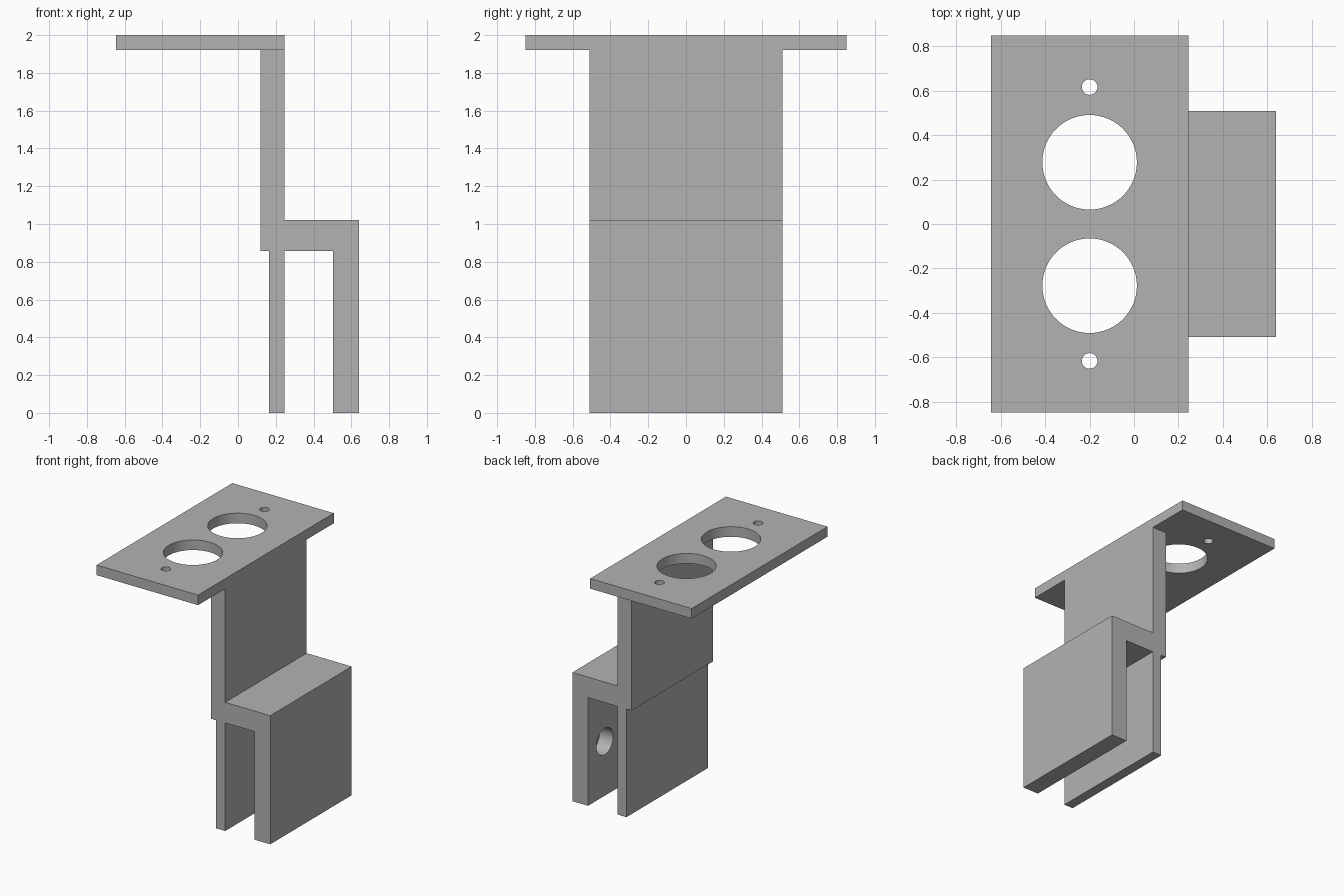
import bpy, bmesh
from math import radians
from mathutils import Matrix, Vector

cube = bpy.data.objects.get("Cube")
if cube:
    bpy.data.objects.remove(cube, do_unlink=True)

grey = bpy.data.materials.new("mid grey")
grey.use_nodes = True
grey.diffuse_color = (0.45, 0.45, 0.45, 1)
grey.node_tree.nodes["Principled BSDF"].inputs["Base Color"].default_value = (0.45, 0.45, 0.45, 1)


def add_object(name, bm):
    bmesh.ops.recalc_face_normals(bm, faces=bm.faces)
    mesh = bpy.data.meshes.new(name)
    bm.to_mesh(mesh)
    bm.free()
    mesh.materials.append(grey)
    obj = bpy.data.objects.new(name, mesh)
    bpy.context.collection.objects.link(obj)
    return obj


def extrude_profile(name, points, half_width):
    """Closed x-z outline swept along y."""
    bm = bmesh.new()
    face = bm.faces.new([bm.verts.new((x, -half_width, z)) for x, z in points])
    swept = bmesh.ops.extrude_face_region(bm, geom=[face])["geom"]
    verts = [v for v in swept if isinstance(v, bmesh.types.BMVert)]
    bmesh.ops.translate(bm, verts=verts, vec=Vector((0, 2 * half_width, 0)))
    return add_object(name, bm)


def cylinder(name, centre, radius, depth, axis):
    bm = bmesh.new()
    turn = Matrix.Rotation(radians(90), 4, "Y") if axis == "X" else Matrix()
    bmesh.ops.create_cone(bm, cap_ends=True, segments=64, radius1=radius, radius2=radius,
                          depth=depth, matrix=Matrix.Translation(centre) @ turn)
    return add_object(name, bm)


def combine(target, tool, operation):
    mod = target.modifiers.new(operation.lower(), "BOOLEAN")
    mod.object, mod.operation, mod.solver = tool, operation, "EXACT"
    bpy.context.view_layer.objects.active = target
    bpy.ops.object.modifier_apply(modifier=mod.name)
    bpy.data.objects.remove(tool, do_unlink=True)


# Upright with the forked clamp at its foot
bracket = extrude_profile("mounting_bracket", [
    (0.12, 1.92), (0.245, 1.92), (0.245, 1.02), (0.64, 1.02), (0.64, 0),
    (0.502, 0), (0.502, 0.857), (0.245, 0.857), (0.245, 0), (0.165, 0),
    (0.165, 0.857), (0.12, 0.857)], 0.51)

# Top plate
plate = extrude_profile("top_plate", [
    (-0.645, 1.92), (0.245, 1.92), (0.245, 2), (-0.645, 2)], 0.85)
combine(bracket, plate, "UNION")

for side in (-1, 1):
    # Round openings and screw holes in the plate
    for y, radius in ((0.278, 0.213), (0.617, 0.035)):
        cutter = cylinder("plate_cutter", (-0.2, side * y, 1.96), radius, 0.3, "Z")
        combine(bracket, cutter, "DIFFERENCE")
    # Blind pockets inside the thick clamp wall
    cutter = cylinder("pocket_cutter", (0.56, side * 0.3, 0.43), 0.105, 0.12, "X")
    combine(bracket, cutter, "DIFFERENCE")

bpy.ops.object.select_all(action="DESELECT")
bracket.select_set(True)
bpy.context.view_layer.objects.active = bracket
bpy.ops.object.shade_smooth_by_angle(angle=radians(30))
